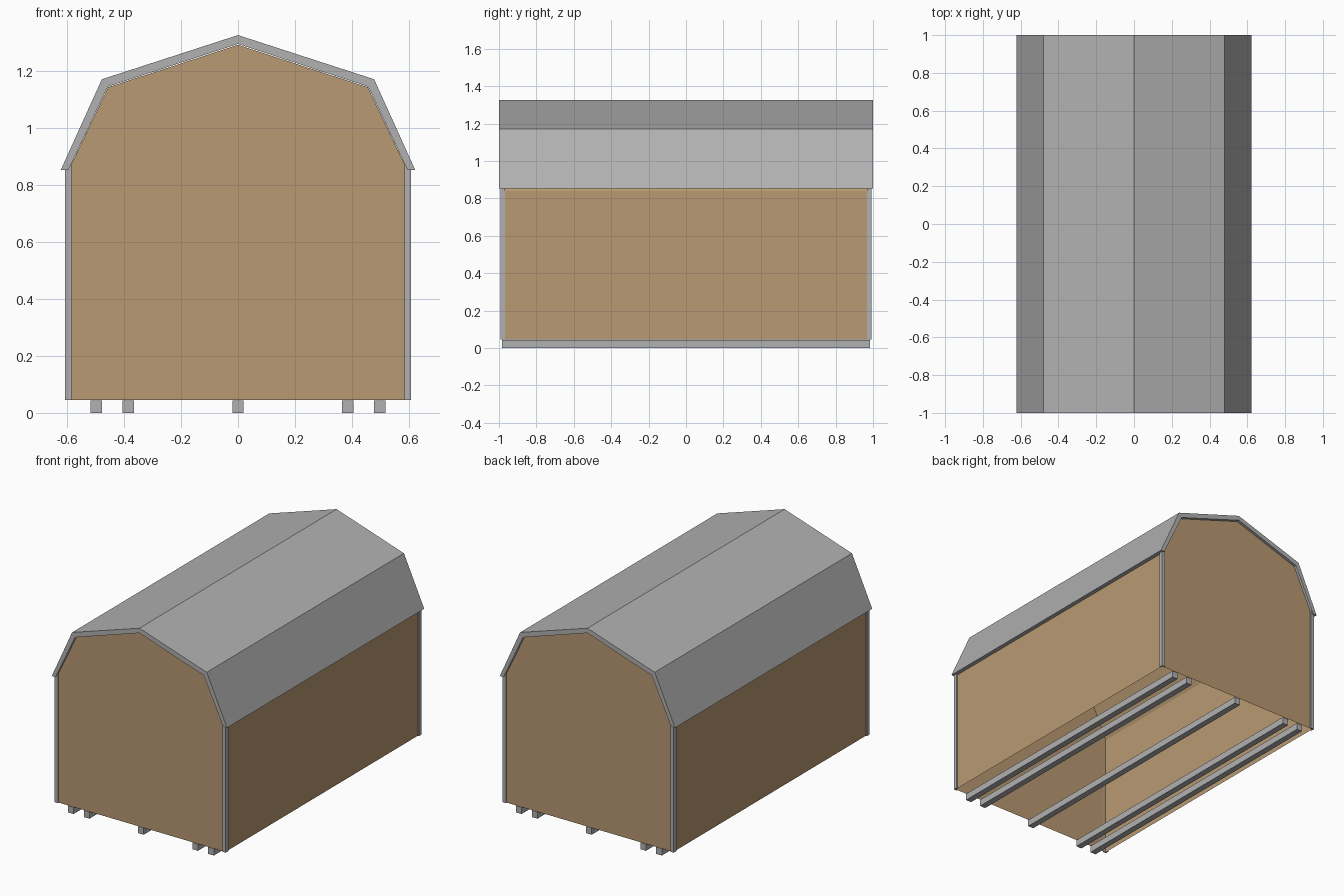
import bpy, bmesh

if "Cube" in bpy.data.objects:
    bpy.data.objects.remove(bpy.data.objects["Cube"])


def material(name, rgb):
    m = bpy.data.materials.new(name)
    m.diffuse_color = (*rgb, 1)
    m.use_nodes = True
    m.node_tree.nodes["Principled BSDF"].inputs["Base Color"].default_value = m.diffuse_color
    return m


GREY = material("grey_trim", (0.44, 0.44, 0.44))
TAN = material("tan_wood", (0.48, 0.32, 0.17))


def extrude_profile(name, pts, axis, a, b, mat, open_edge=None):
    """Extrude a closed 2D profile along y (points x,z) or z (points x,y)."""
    def place(p, t):
        return (p[0], t, p[1]) if axis == 'y' else (p[0], p[1], t)
    bm = bmesh.new()
    lo = [bm.verts.new(place(p, a)) for p in pts]
    hi = [bm.verts.new(place(p, b)) for p in pts]
    n = len(pts)
    bm.faces.new(lo)
    bm.faces.new(hi[::-1])
    for i in range(n):
        if i != open_edge:
            j = (i + 1) % n
            bm.faces.new((lo[j], lo[i], hi[i], hi[j]))
    bmesh.ops.recalc_face_normals(bm, faces=bm.faces)
    me = bpy.data.meshes.new(name)
    bm.to_mesh(me)
    bm.free()
    me.materials.append(mat)
    ob = bpy.data.objects.new(name, me)
    bpy.context.collection.objects.link(ob)
    return ob


def mirrored(half):
    """Right half ending on the centre line, mirrored to the left."""
    return half + [(-x, z) for x, z in reversed(half[:-1])]


# Shed body: gambrel shell, open underneath (last edge joins the wall bottoms)
body = mirrored([(0.60, 0.045), (0.60, 0.840), (0.456, 1.143), (0, 1.292)])
extrude_profile("shed_body", body, 'y', -0.985, 0.985, TAN, open_edge=len(body) - 1)

# Gambrel roof slab
outer = mirrored([(0.622, 0.853), (0.478, 1.171), (0, 1.326)])
inner = mirrored([(0.595, 0.853), (0.457, 1.145), (0, 1.295)])
extrude_profile("roof", outer + inner[::-1], 'y', -1.0, 1.0, GREY)

# L-shaped corner trims
trim = [(0.608, 0.993), (0.608, 0.967), (0.60, 0.967),
        (0.60, 0.985), (0.584, 0.985), (0.584, 0.993)]
for sx, side in ((-1, "left"), (1, "right")):
    for sy, end in ((-1, "front"), (1, "back")):
        extrude_profile(f"corner_trim_{end}_{side}",
                        [(sx * x, sy * y) for x, y in trim], 'z', 0.045, 0.875, GREY)

# Floor skids
for i, x in enumerate((-0.498, -0.385, 0, 0.385, 0.498)):
    extrude_profile(f"skid_{i + 1}",
                    [(x - 0.02, 0), (x + 0.02, 0), (x + 0.02, 0.043), (x - 0.02, 0.043)],
                    'y', -0.985, 0.985, GREY)
